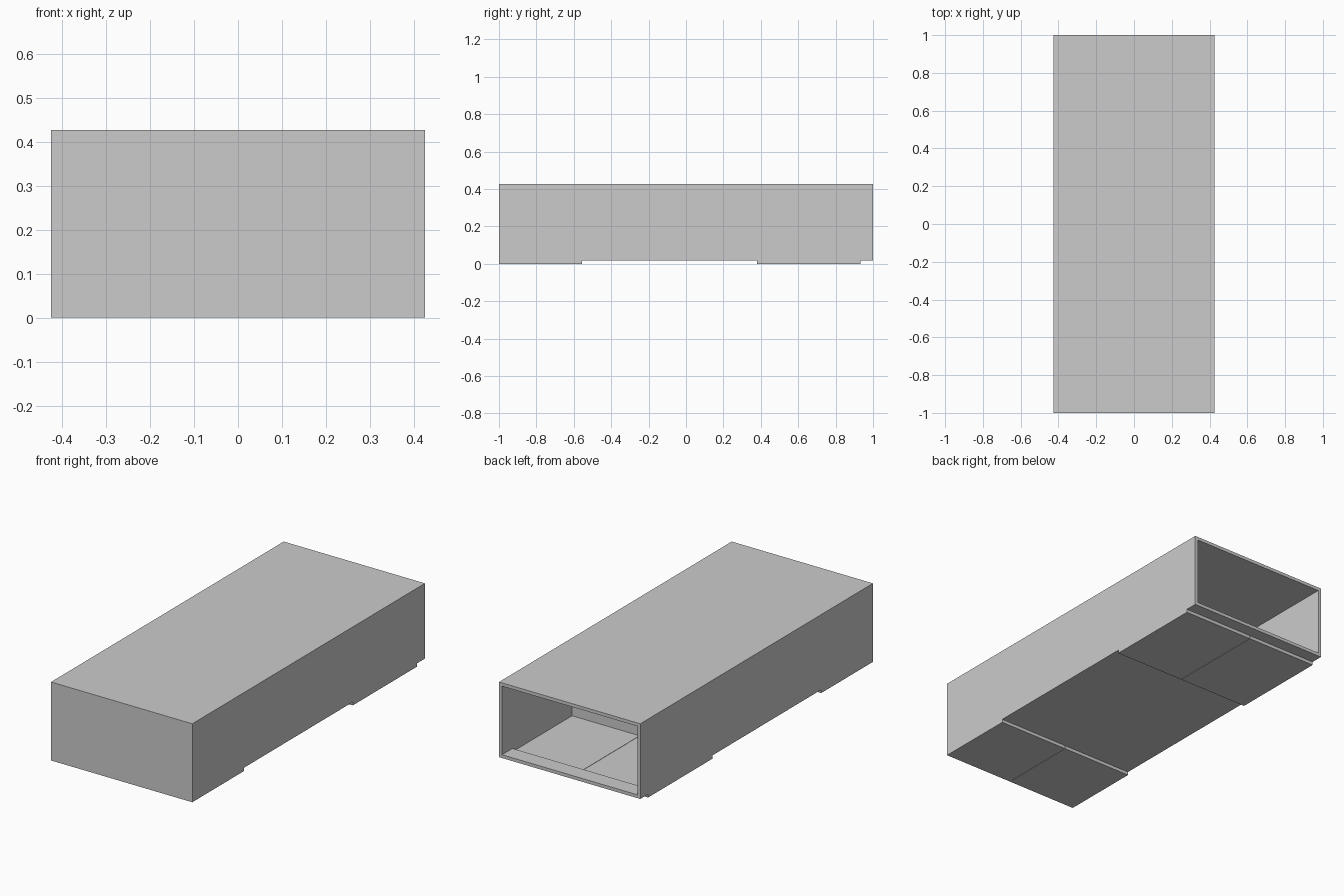
import bpy
import bmesh
from mathutils import Vector

if "Cube" in bpy.data.objects:
    bpy.data.objects.remove(bpy.data.objects["Cube"])

T = 0.018            # board thickness
W, L, H = 0.425, 1.0, 0.427
IN = W - T           # inner half width


def board(name, x, y, z):
    """Axis-aligned board from (min, max) ranges."""
    bm = bmesh.new()
    bmesh.ops.create_cube(bm, size=1)
    size = Vector((x[1] - x[0], y[1] - y[0], z[1] - z[0]))
    bmesh.ops.scale(bm, vec=size, verts=bm.verts)
    mesh = bpy.data.meshes.new(name)
    bm.to_mesh(mesh)
    bm.free()
    ob = bpy.data.objects.new(name, mesh)
    ob.location = (sum(x) / 2, sum(y) / 2, sum(z) / 2)
    bpy.context.collection.objects.link(ob)
    return ob


# Outer shell: front panel reaches the ground, back stays open
board("front_panel", (-W, W), (-L, -L + T), (0, H))
board("top_panel", (-W, W), (-L + T, L), (H - T, H))
for side, a, b in (("left", -W, -IN), ("right", IN, W)):
    board(side + "_side_panel", (a, b), (-L + T, L), (T, H - T))

# Floor: middle board and threshold at the back opening
board("middle_floor", (-IN, IN), (-0.555, 0.38), (T, 2 * T))
board("back_threshold", (-IN, IN), (0.91, L), (T, 2 * T))

# Inner partitions at the ends of the middle section
board("front_partition", (-IN, IN), (-0.555 - T, -0.555), (T, H - T))
board("back_partition", (-IN, IN), (0.38, 0.38 + T), (T, H - T))

# Pairs of bottom plates meeting at the centre line
for place, y in (("front", (-L + T, -0.555)), ("back", (0.38, 0.933))):
    for side, x in (("left", (-W, -0.001)), ("right", (0.001, W))):
        board(f"{place}_{side}_bottom_plate", x, y, (0, T))
